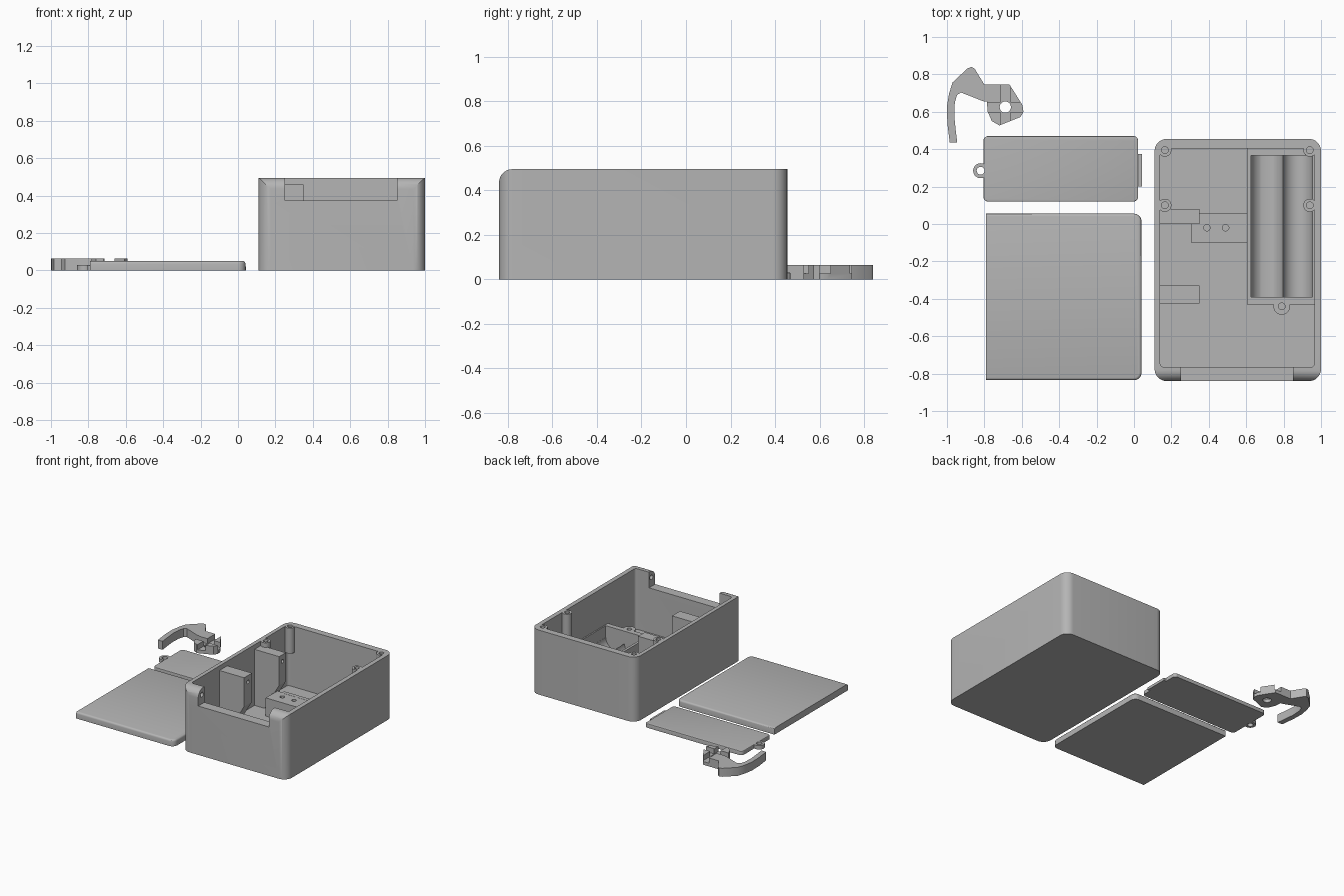
import bpy, bmesh, math
from mathutils import Vector

cube = bpy.data.objects.get("Cube")
if cube:
    bpy.data.objects.remove(cube)

grey = bpy.data.materials.new("matte_grey")
grey.use_nodes = True
colour = (0.46, 0.46, 0.46, 1)
grey.diffuse_color = colour
grey.node_tree.nodes["Principled BSDF"].inputs["Base Color"].default_value = colour

# Axis maps: 2D profile (u, v) swept along w
AXES = {
    "z": lambda u, v, w: (u, v, w),
    "y": lambda u, v, w: (u, w, v),
    "x": lambda u, v, w: (w, u, v),
}


def prism(name, pts, lo, hi, axis="z"):
    bm = bmesh.new()
    base = [bm.verts.new(AXES[axis](u, v, lo)) for u, v in pts]
    face = bm.faces.new(base)
    ext = bmesh.ops.extrude_face_region(bm, geom=[face])
    shift = Vector(AXES[axis](0, 0, hi - lo))
    bmesh.ops.translate(bm, vec=shift, verts=[g for g in ext["geom"] if isinstance(g, bmesh.types.BMVert)])
    bmesh.ops.recalc_face_normals(bm, faces=bm.faces)
    mesh = bpy.data.meshes.new(name)
    bm.to_mesh(mesh)
    bm.free()
    mesh.materials.append(grey)
    ob = bpy.data.objects.new(name, mesh)
    bpy.context.collection.objects.link(ob)
    return ob


def rounded(x0, x1, y0, y1, radii, steps=8):
    """Rounded rectangle; radii go right-top, left-top, left-bottom, right-bottom."""
    corners = [(x1, y1, -1, -1), (x0, y1, 1, -1), (x0, y0, 1, 1), (x1, y0, -1, 1)]
    pts = []
    for i, ((x, y, sx, sy), r) in enumerate(zip(corners, radii)):
        if r == 0:
            pts.append((x, y))
            continue
        for k in range(steps + 1):
            a = math.pi / 2 * (i + k / steps)
            pts.append((x + sx * r + r * math.cos(a), y + sy * r + r * math.sin(a)))
    return pts


def block(name, x0, x1, y0, y1, z0, z1, r=0.0):
    return prism(name, rounded(x0, x1, y0, y1, [r] * 4), z0, z1)


def cylinder(name, u, v, r, lo, hi, axis="z", n=32):
    ring = [(u + r * math.cos(2 * math.pi * k / n), v + r * math.sin(2 * math.pi * k / n)) for k in range(n)]
    return prism(name, ring, lo, hi, axis)


def bake(ob):
    """Replace the mesh with its evaluated result."""
    dg = bpy.context.evaluated_depsgraph_get()
    mesh = bpy.data.meshes.new_from_object(ob.evaluated_get(dg))
    ob.modifiers.clear()
    ob.data = mesh


def combine(ob, op, *others):
    for other in others:
        mod = ob.modifiers.new(op, "BOOLEAN")
        mod.operation, mod.object, mod.solver = op, other, "EXACT"
        bake(ob)
        bpy.data.objects.remove(other)


# Case shell: rounded plan crossed with a side profile rounded at the front top
case = block("case", 0.11, 1.0, -0.84, 0.455, 0, 0.495, 0.065)
side = prism("side", rounded(-0.84, 0.6, -0.1, 0.495, [0, 0.06, 0, 0]), 0, 1.1, "x")
combine(case, "INTERSECT", side)
combine(case, "DIFFERENCE",
        block("cavity", 0.14, 0.965, -0.765, 0.405, 0.03, 0.6, 0.02),
        block("hinge_notch", 0.25, 0.85, -0.9, -0.7, 0.375, 0.6))

# Corner and side screw bosses
screws = [(x, y) for x in (0.165, 0.94) for y in (0.395, 0.10)]
for x, y in screws:
    combine(case, "UNION", cylinder("boss", x, y, 0.035, 0.3, 0.4945))
for x, y in screws:
    combine(case, "DIFFERENCE", cylinder("screw", x, y, 0.018, 0.36, 0.6))

# Gusset brackets on the left-hand wall
gusset = [(0.12, 0.02), (0.22, 0.02), (0.35, 0.24), (0.35, 0.46), (0.12, 0.46)]
for y0, y1 in ((0.0, 0.08), (-0.425, -0.33)):
    bracket = prism("bracket", gusset, y0, y1, "y")
    combine(bracket, "DIFFERENCE",
            cylinder("pilot", (y0 + y1) / 2, 0.41, 0.014, 0.28, 0.4, "x", 16))
    combine(case, "UNION", bracket)

# Battery bay with two round troughs and a screw ear
bay = block("bay", 0.605, 0.98, -0.43, 0.42, 0.015, 0.2)
combine(bay, "UNION", cylinder("ear", 0.79, -0.44, 0.045, 0.02, 0.199))
combine(bay, "DIFFERENCE",
        block("opening", 0.625, 0.955, -0.39, 0.365, 0.11, 0.3),
        cylinder("trough", 0.711, 0.11, 0.086, -0.39, 0.365, "y", 40),
        cylinder("trough", 0.875, 0.11, 0.079, -0.39, 0.365, "y", 40),
        cylinder("ear_screw", 0.79, -0.44, 0.018, 0.1, 0.3))
combine(case, "UNION", bay)

# Mounting block beside the bay
mount = block("mount", 0.305, 0.62, -0.1, 0.04, 0.01, 0.17)
combine(mount, "UNION", block("rib", 0.35, 0.62, 0.03, 0.06, 0.012, 0.171))
for x in (0.39, 0.49):
    combine(mount, "DIFFERENCE", cylinder("pilot", x, -0.02, 0.017, 0.09, 0.3))
combine(case, "UNION", mount)

# Hinge pin holes through the front ears
for lo, hi in ((0.2, 0.3), (0.8, 0.9)):
    combine(case, "DIFFERENCE", cylinder("pin", -0.795, 0.445, 0.018, lo, hi, "x", 24))


# Main cover: rounded at its free end, softened top edge on three sides
cover = prism("cover", rounded(-0.79, 0.04, -0.835, 0.055, [0.04, 0, 0, 0.04]), 0, 0.05)


def soften(ob, top, width, keep_x):
    bm = bmesh.new()
    bm.from_mesh(ob.data)
    edges = [e for e in bm.edges
             if all(abs(v.co.z - top) < 1e-4 for v in e.verts)
             and not all(v.co.x < keep_x for v in e.verts)]
    bmesh.ops.bevel(bm, geom=edges, offset=width, segments=3, profile=0.5, affect="EDGES")
    bm.to_mesh(ob.data)
    bm.free()


soften(cover, 0.05, 0.014, -0.78)

# Battery door with screw ear and locating tab
door = block("battery_door", -0.805, 0.022, 0.12, 0.47, 0, 0.03, 0.025)
soften(door, 0.03, 0.005, -9)
combine(door, "UNION",
        cylinder("door_ear", -0.82, 0.285, 0.04, 0, 0.0299),
        block("door_tab", 0.0, 0.043, 0.2, 0.375, 0, 0.02))
combine(door, "DIFFERENCE", cylinder("door_hole", -0.82, 0.285, 0.021, -0.1, 0.1))

# Curved lever with pivot hub and crossed channels
outline = [
    (-0.945, 0.435), (-0.953, 0.5), (-0.961, 0.58), (-0.958, 0.65), (-0.946, 0.69), (-0.925, 0.703),
    (-0.805, 0.656), (-0.787, 0.655), (-0.782, 0.6), (-0.76, 0.55), (-0.72, 0.527), (-0.607, 0.572),
    (-0.591, 0.6), (-0.596, 0.635), (-0.665, 0.745), (-0.8, 0.745), (-0.852, 0.83), (-0.868, 0.84),
    (-0.89, 0.832), (-0.97, 0.757), (-0.988, 0.7), (-1.0, 0.63), (-0.998, 0.54), (-0.985, 0.435)]
lever = prism("lever", outline, 0, 0.065)
combine(lever, "DIFFERENCE",
        block("channel", -0.715, -0.66, 0.4, 0.9, 0.025, 0.2),
        block("cross_channel", -0.8, -0.5, 0.6, 0.65, 0.025, 0.2),
        cylinder("pivot_hole", -0.688, 0.625, 0.03, -0.1, 0.2))

# Smooth curved walls, keep edges crisp
bpy.ops.object.select_all(action="DESELECT")
for ob in (case, cover, door, lever):
    ob.select_set(True)
bpy.context.view_layer.objects.active = case
bpy.ops.object.shade_smooth_by_angle(angle=math.radians(30))
